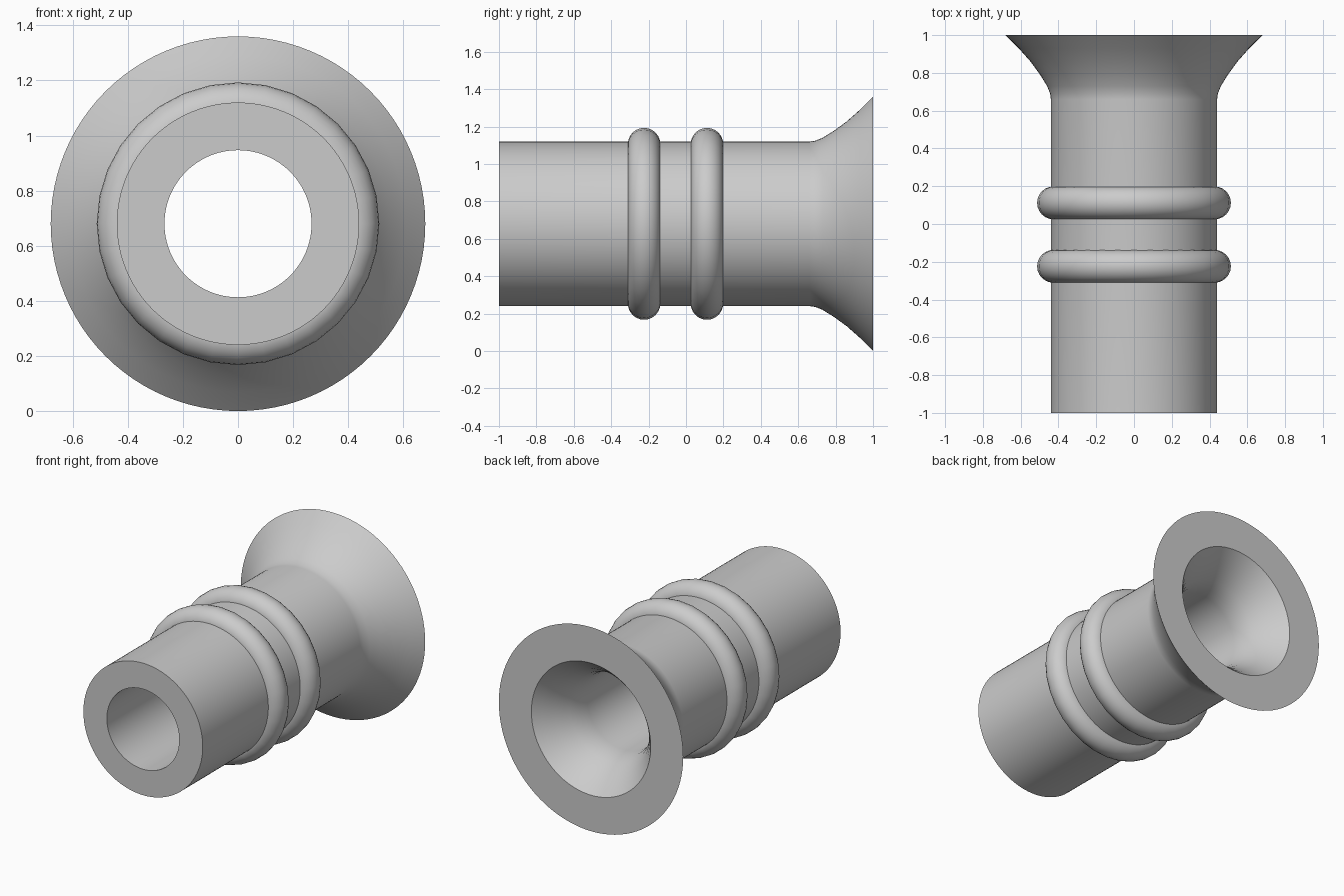
import bpy
import bmesh
import math
from mathutils import Vector

cube = bpy.data.objects.get("Cube")
if cube:
    bpy.data.objects.remove(cube)

AXIS = Vector((0, 0, 0.68))

grey = bpy.data.materials.new("plain grey")
grey.use_nodes = True
grey.diffuse_color = (0.6, 0.6, 0.6, 1)
grey.node_tree.nodes["Principled BSDF"].inputs["Base Color"].default_value = (0.6, 0.6, 0.6, 1)


def lathe(name, profile, steps):
    """Spin a closed (y, radius) profile around the horizontal axis."""
    bm = bmesh.new()
    verts = [bm.verts.new((0, y, r)) for y, r in profile]
    edges = [bm.edges.new((v, verts[i - 1])) for i, v in enumerate(verts)]
    bmesh.ops.spin(bm, geom=verts + edges, cent=(0, 0, 0), axis=(0, 1, 0),
                   angle=math.tau, steps=steps)
    bmesh.ops.remove_doubles(bm, verts=bm.verts, dist=0.0001)
    bmesh.ops.recalc_face_normals(bm, faces=bm.faces)
    mesh = bpy.data.meshes.new(name)
    bm.to_mesh(mesh)
    bm.free()
    mesh.materials.append(grey)
    obj = bpy.data.objects.new(name, mesh)
    obj.location = AXIS
    bpy.context.collection.objects.link(obj)
    bpy.ops.object.select_all(action='DESELECT')
    bpy.context.view_layer.objects.active = obj
    obj.select_set(True)
    bpy.ops.object.shade_smooth_by_angle(angle=math.radians(35))
    return obj


# Thick-walled tube with a flared rear mouth
outer = [(-1, 0.44), (0.66, 0.44), (0.69, 0.444), (0.73, 0.46), (0.79, 0.497),
         (0.86, 0.548), (0.93, 0.61), (1, 0.68)]
inner = [(1, 0.44), (0.95, 0.396), (0.88, 0.345), (0.8, 0.299), (0.73, 0.275),
         (0.66, 0.267), (-1, 0.267)]
lathe("flared_tube", outer + inner, 96)

# Two rounded collars around the tube
for name, y in (("front_collar", -0.224), ("rear_collar", 0.112)):
    ring = []
    for i in range(24):
        a = math.tau * i / 24
        ring.append((y + 0.087 * math.cos(a), 0.426 + 0.087 * math.sin(a)))
    lathe(name, ring, 32)
